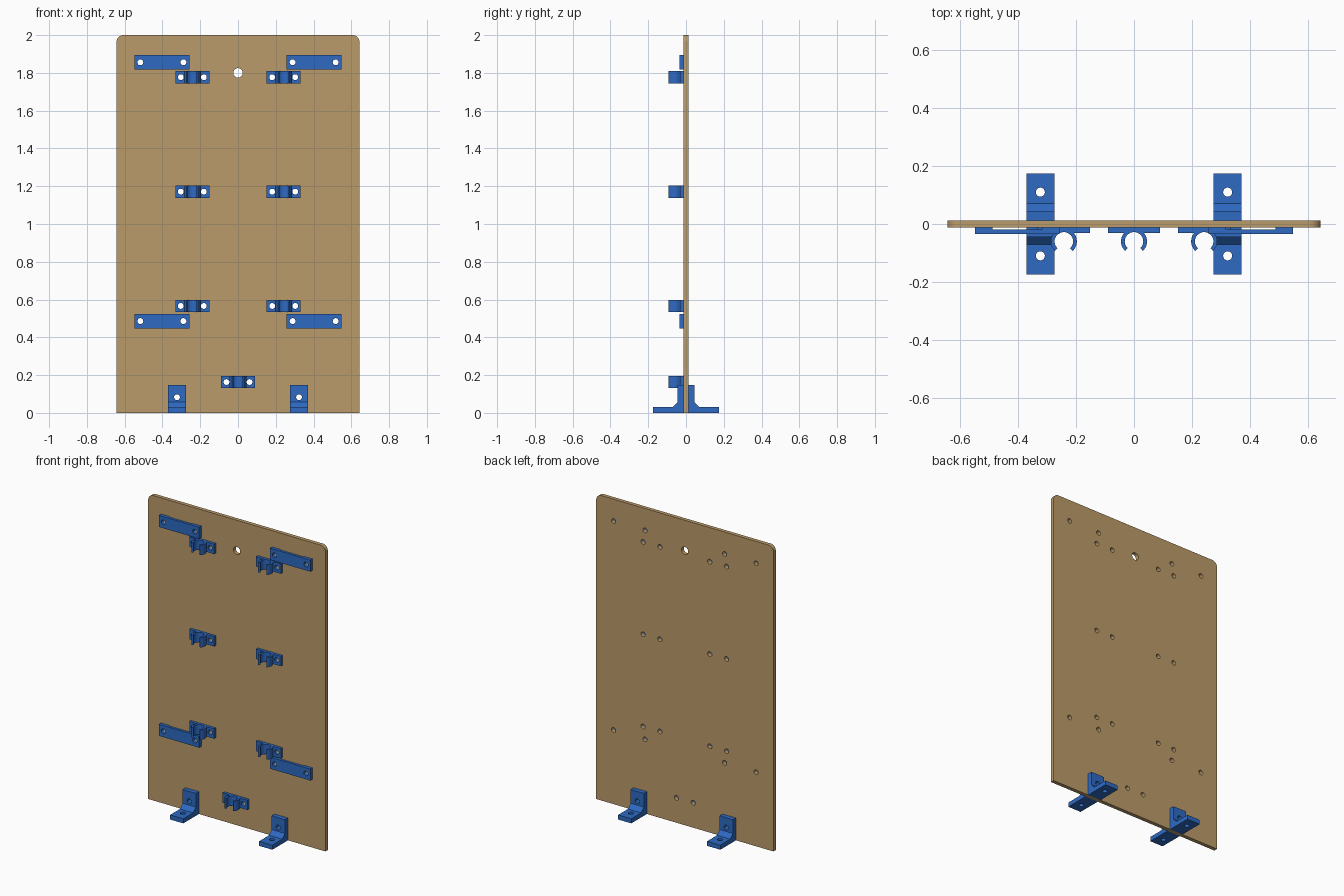
import bpy, bmesh, math
from mathutils import Matrix, Vector

if "Cube" in bpy.data.objects:
    bpy.data.objects.remove(bpy.data.objects["Cube"])


def material(name, color):
    m = bpy.data.materials.new(name)
    m.diffuse_color = color
    m.use_nodes = True
    m.node_tree.nodes["Principled BSDF"].inputs["Base Color"].default_value = m.diffuse_color
    return m


TAN = material("tan board", (0.50, 0.33, 0.145, 1))
BLUE = material("blue plastic", (0.027, 0.143, 0.54, 1))
T = 0.0125       # half thickness of the board
HOLE = 0.0155    # screw hole radius


def arc(cx, cy, r, a0, a1, n):
    """Points on an arc, angles in degrees."""
    return [(cx + r * math.cos(math.radians(a0 + (a1 - a0) * i / n)),
             cy + r * math.sin(math.radians(a0 + (a1 - a0) * i / n))) for i in range(n + 1)]


def finish(name, bm, mat):
    bmesh.ops.recalc_face_normals(bm, faces=bm.faces)
    me = bpy.data.meshes.new(name)
    bm.to_mesh(me)
    bm.free()
    ob = bpy.data.objects.new(name, me)
    bpy.context.collection.objects.link(ob)
    me.materials.append(mat)
    return ob


def prism(name, pts, place, a, b, mat):
    """Extrude a 2D profile from a to b; place maps (u, v, w) to x, y, z."""
    bm = bmesh.new()
    face = bm.faces.new([bm.verts.new(place(u, v, a)) for u, v in pts])
    ext = bmesh.ops.extrude_face_region(bm, geom=[face])
    move = Vector(place(0, 0, b)) - Vector(place(0, 0, a))
    bmesh.ops.translate(bm, vec=move, verts=[g for g in ext["geom"] if isinstance(g, bmesh.types.BMVert)])
    return finish(name, bm, mat)


def drill(ob, holes):
    """Cut round holes given as (centre, axis, radius)."""
    bm = bmesh.new()
    for c, axis, r in holes:
        rot = Matrix.Rotation(math.pi / 2, 4, 'X') if axis == 'Y' else Matrix()
        bmesh.ops.create_cone(bm, cap_ends=True, segments=32, radius1=r, radius2=r,
                              depth=0.2, matrix=Matrix.Translation(c) @ rot)
    cutter = finish("hole_cutter", bm, ob.data.materials[0])
    mod = ob.modifiers.new("holes", 'BOOLEAN')
    mod.operation, mod.solver, mod.object = 'DIFFERENCE', 'EXACT', cutter
    bpy.context.view_layer.objects.active = ob
    ob.select_set(True)
    bpy.ops.object.modifier_apply(modifier=mod.name)
    bpy.data.objects.remove(cutter)
    bpy.ops.object.shade_smooth_by_angle(angle=math.radians(30))
    ob.select_set(False)


board_holes = [((0, 0, 1.80), 'Y', 0.025)]


def front_hole(x, z):
    h = ((x, 0, z), 'Y', HOLE)
    board_holes.append(h)
    return h


# Tube clips: flat base with two curved gripping arms
def clip(name, x, z):
    outer_l = arc(0, 0.060, 0.045, 220, 133, 10)
    inner = arc(0, 0.060, 0.032, 133, 407, 28)
    outer_r = arc(0, 0.060, 0.045, 47, -40, 10)
    pts = [(-0.09, T), (-0.09, 0.031)] + outer_l + inner + outer_r + [(0.09, 0.031), (0.09, T)]
    ob = prism(name, pts, lambda u, v, w: (x + u, -v, w), z - 0.0325, z + 0.0325, BLUE)
    drill(ob, [front_hole(x + s * 0.061, z) for s in (-1, 1)])


# Retaining bars: bridge with a raised pad at each end
def bar(name, x, z):
    pts = [(-0.146, T), (-0.146, 0.035), (0.146, 0.035), (0.146, T),
           (0.085, T), (0.085, 0.019), (-0.085, 0.019), (-0.085, T)]
    ob = prism(name, pts, lambda u, v, w: (x + u, -v, w), z - 0.038, z + 0.038, BLUE)
    drill(ob, [front_hole(x + s * 0.114, z) for s in (-1, 1)])


# Angle feet: L bracket with a sloped fillet
def foot(name, x, side):
    pts = [(T, 0), (0.174, 0), (0.174, 0.03), (0.071, 0.03), (0.044, 0.057), (0.044, 0.147), (T, 0.147)]
    ob = prism(name, pts, lambda u, v, w: (w, side * u, v), x - 0.048, x + 0.048, BLUE)
    drill(ob, [front_hole(x, 0.083), ((x, side * 0.11, 0.0), 'Z', HOLE)])


for s, label in ((-1, "left"), (1, "right")):
    for z, level in ((1.777, "top"), (1.171, "middle"), (0.566, "lower")):
        clip(f"{level}_clip_{label}", s * 0.242, z)
    for z, level in ((1.856, "top"), (0.486, "lower")):
        bar(f"{level}_bar_{label}", s * 0.403, z)
    for side, pos in ((-1, "front"), (1, "back")):
        foot(f"{pos}_foot_{label}", s * 0.323, side)
clip("bottom_clip", 0, 0.163)

# Back board with rounded top corners
W, R = 0.643, 0.037
outline = [(-W, 0), (W, 0)] + arc(W - R, 2 - R, R, 0, 90, 8) + arc(R - W, 2 - R, R, 90, 180, 8)
board = prism("back_board", outline, lambda u, v, w: (u, w, v), -T, T, TAN)
unique = {h[0]: h for h in board_holes}
drill(board, list(unique.values()))
